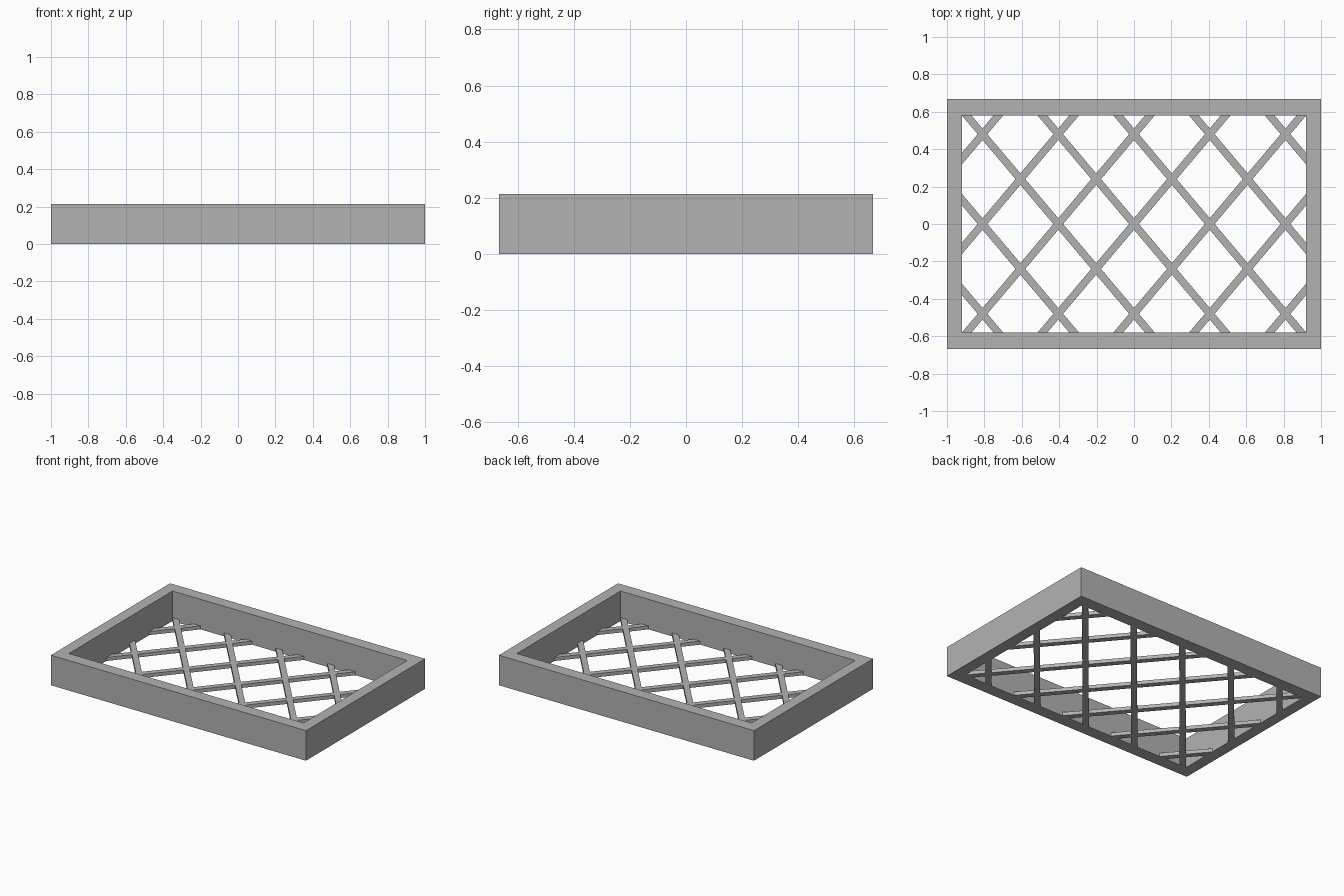
import bpy, bmesh, math
from mathutils import Matrix, Vector

cube = bpy.data.objects.get("Cube")
if cube:
    bpy.data.objects.remove(cube, do_unlink=True)

HALF_X, HALF_Y, HEIGHT = 1.0, 0.667, 0.213   # outer frame
IN_X, IN_Y = 0.92, 0.58                      # opening
STEP_X, STEP_Y = 0.405, 0.48                 # lattice diamond size
BAR_W, BAR_H = 0.04, 0.025

grey = bpy.data.materials.new("grey")
grey.use_nodes = True
colour = (0.45, 0.45, 0.45, 1)
grey.diffuse_color = colour
grey.node_tree.nodes["Principled BSDF"].inputs["Base Color"].default_value = colour


def add_object(name, bm):
    bmesh.ops.recalc_face_normals(bm, faces=bm.faces)
    mesh = bpy.data.meshes.new(name)
    bm.to_mesh(mesh)
    bm.free()
    mesh.materials.append(grey)
    obj = bpy.data.objects.new(name, mesh)
    bpy.context.collection.objects.link(obj)


# Rectangular frame: a ring of quads between two rectangles, extruded upward
bm = bmesh.new()
corners = [(-1, -1), (1, -1), (1, 1), (-1, 1)]
outer = [bm.verts.new((x * HALF_X, y * HALF_Y, 0)) for x, y in corners]
inner = [bm.verts.new((x * IN_X, y * IN_Y, 0)) for x, y in corners]
ring = []
for i in range(4):
    j = (i + 1) % 4
    ring.append(bm.faces.new((outer[i], outer[j], inner[j], inner[i])))
raised = bmesh.ops.extrude_face_region(bm, geom=ring, use_keep_orig=True)
tops = [g for g in raised["geom"] if isinstance(g, bmesh.types.BMVert)]
bmesh.ops.translate(bm, verts=tops, vec=(0, 0, HEIGHT))
add_object("frame", bm)


# Diagonal bars, trimmed to the opening
def add_bar(name, x, side):
    bm = bmesh.new()
    angle = side * math.atan2(STEP_Y, STEP_X)
    place = (Matrix.Translation((x, 0, BAR_H / 2)) @ Matrix.Rotation(angle, 4, "Z")
             @ Matrix.Diagonal((4, BAR_W, BAR_H, 1)))
    bmesh.ops.create_cube(bm, size=1, matrix=place)
    for normal, reach in (((1, 0, 0), IN_X), ((-1, 0, 0), IN_X),
                          ((0, 1, 0), IN_Y), ((0, -1, 0), IN_Y)):
        geom = bm.verts[:] + bm.edges[:] + bm.faces[:]
        bmesh.ops.bisect_plane(bm, geom=geom, plane_co=Vector(normal) * reach,
                               plane_no=normal, clear_outer=True)
    if bm.faces:
        add_object(name, bm)
    else:
        bm.free()


for k in range(-3, 4):
    for side, label in ((1, "rising"), (-1, "falling")):
        add_bar(f"{label}_bar_{k + 4}", k * STEP_X, side)
